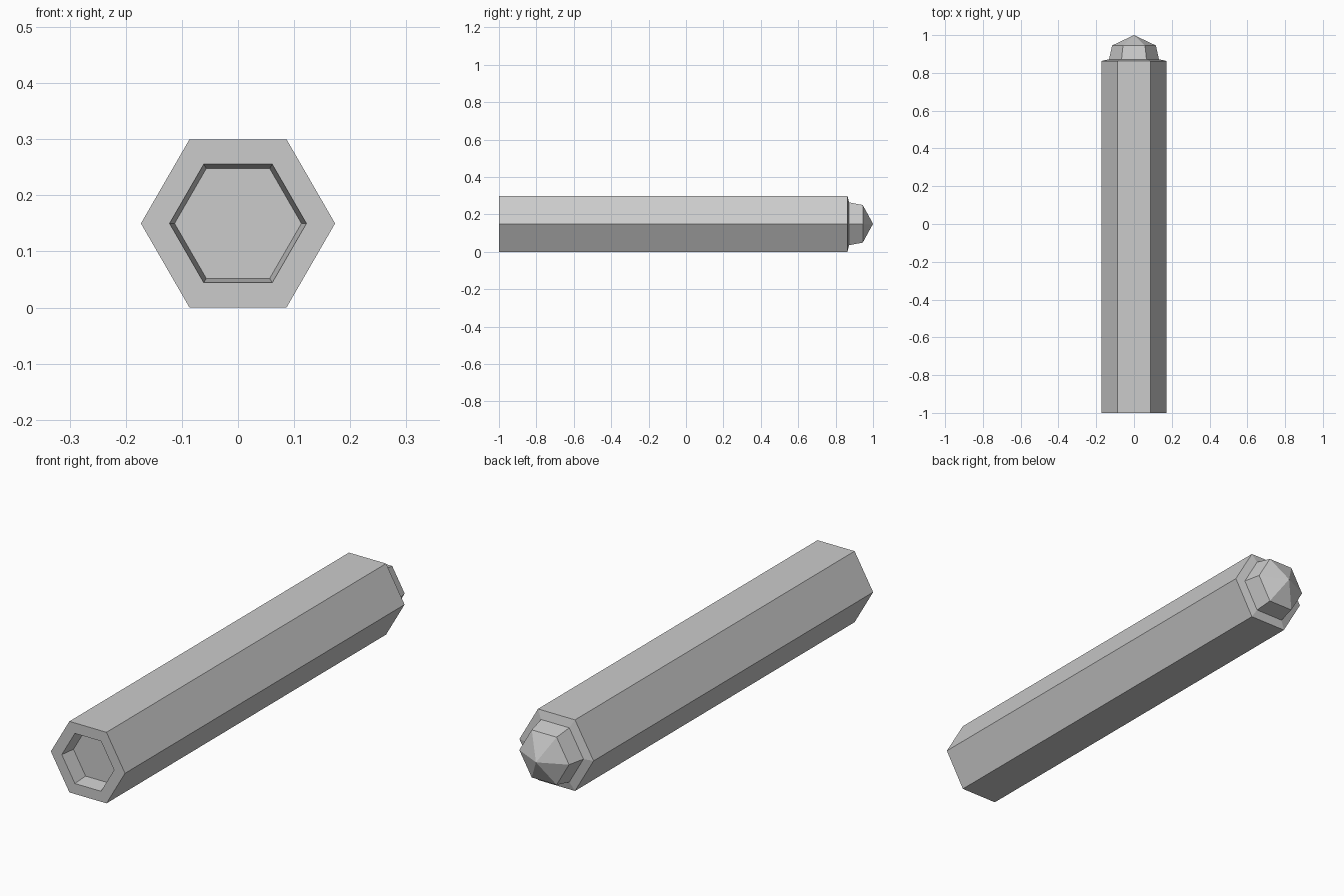
import bpy, bmesh, math

cube = bpy.data.objects.get("Cube")
if cube:
    bpy.data.objects.remove(cube, do_unlink=True)

SIDES = 6
CENTRE_Z = 0.15

grey = bpy.data.materials.new("light grey")
grey.use_nodes = True
colour = (0.6, 0.6, 0.6, 1)
grey.diffuse_color = colour
grey.node_tree.nodes["Principled BSDF"].inputs["Base Color"].default_value = colour


def hex_ring(bm, y, radius):
    """Hexagon across the y axis, corners pointing left and right."""
    angles = [math.tau * i / SIDES for i in range(SIDES)]
    return [bm.verts.new((radius * math.cos(a), y, CENTRE_Z + radius * math.sin(a)))
            for a in angles]


def hex_loft(name, profile, tip_y):
    """Loft hexagons along (y, radius) pairs, capped flat first and with a point last."""
    bm = bmesh.new()
    rings = [hex_ring(bm, y, r) for y, r in profile]
    bm.faces.new(rings[0])
    for a, b in zip(rings, rings[1:]):
        for i in range(SIDES):
            j = (i + 1) % SIDES
            bm.faces.new((a[i], a[j], b[j], b[i]))
    tip = bm.verts.new((0, tip_y, CENTRE_Z))
    for i in range(SIDES):
        bm.faces.new((rings[-1][i], rings[-1][(i + 1) % SIDES], tip))
    bmesh.ops.recalc_face_normals(bm, faces=bm.faces)
    mesh = bpy.data.meshes.new(name)
    bm.to_mesh(mesh)
    bm.free()
    mesh.materials.append(grey)
    obj = bpy.data.objects.new(name, mesh)
    bpy.context.collection.objects.link(obj)
    return obj


hex_loft("hexagonal_rod", [
    (-0.935, 0.113),   # socket floor
    (-1.0, 0.122),     # socket rim
    (-1.0, 0.173),     # front edge
    (0.863, 0.173),    # back edge
    (0.872, 0.132),    # sloped shoulder
    (0.945, 0.116),    # tapered plug
], 1.0)                # pointed tip
